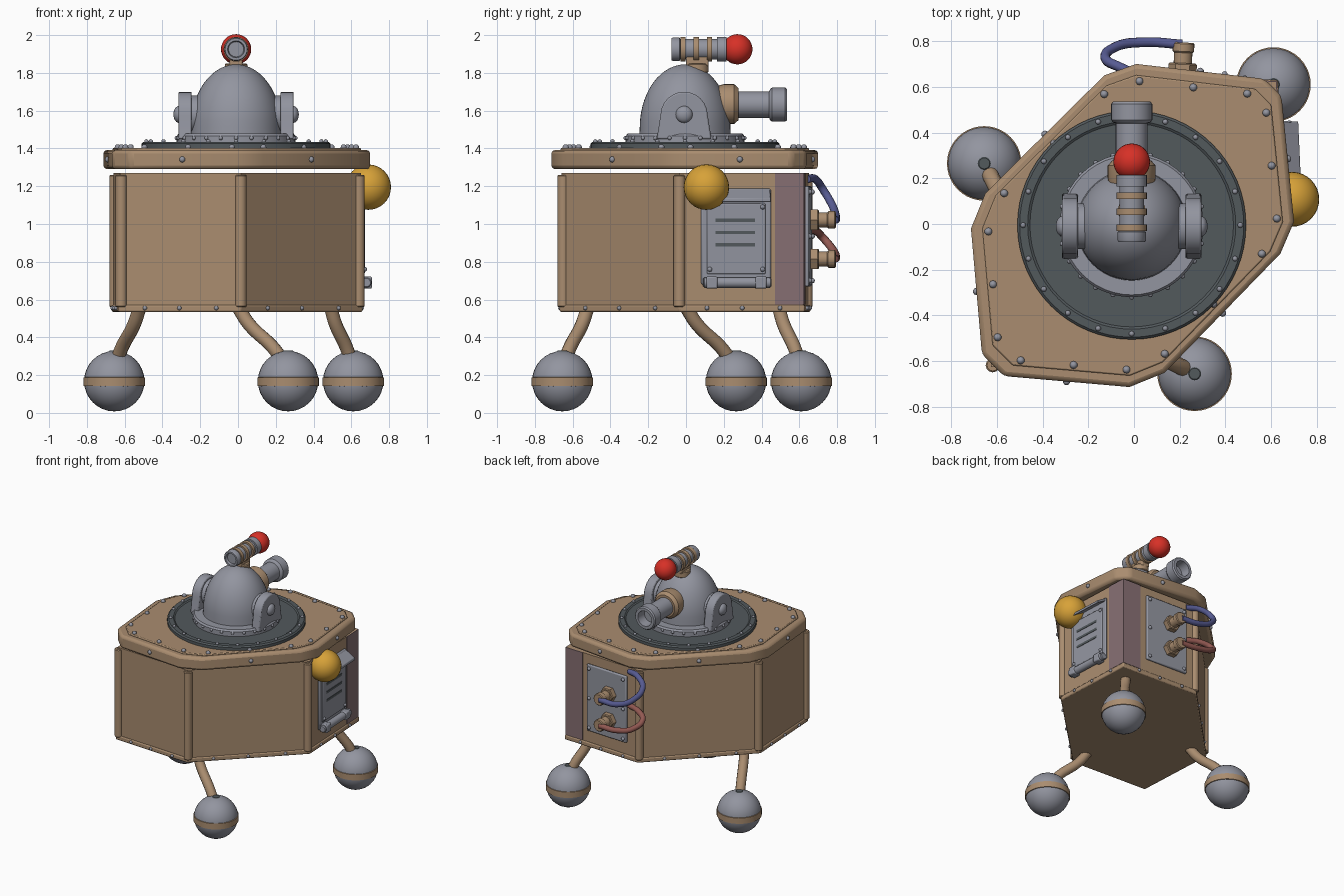
import bpy, bmesh, math
from mathutils import Vector, Matrix

if "Cube" in bpy.data.objects:
    bpy.data.objects.remove(bpy.data.objects["Cube"])


def material(name, r, g, b):
    m = bpy.data.materials.new(name)
    m.diffuse_color = (r, g, b, 1)
    m.use_nodes = True
    m.node_tree.nodes["Principled BSDF"].inputs["Base Color"].default_value = m.diffuse_color
    return m


TAN = material("tan", .40, .265, .16)
GREY = material("grey", .29, .30, .35)
DARK = material("dark_grey", .085, .10, .108)
MAUVE = material("mauve", .24, .16, .17)
YELLOW = material("yellow", .68, .36, .04)
RED = material("red", .68, .03, .02)
BLUE = material("blue", .095, .105, .29)
MAROON = material("maroon", .29, .10, .085)
X, Y, Z = Vector((1, 0, 0)), Vector((0, 1, 0)), Vector((0, 0, 1))


def finish(name, bm, mat, bevel=0, matrix=None):
    bmesh.ops.remove_doubles(bm, verts=bm.verts, dist=1e-5)
    bmesh.ops.recalc_face_normals(bm, faces=bm.faces)
    me = bpy.data.meshes.new(name)
    bm.to_mesh(me)
    bm.free()
    me.materials.append(mat)
    ob = bpy.data.objects.new(name, me)
    bpy.context.collection.objects.link(ob)
    if matrix:
        ob.matrix_world = matrix
    if bevel:
        mod = ob.modifiers.new("bevel", 'BEVEL')
        mod.width, mod.segments = bevel, 2
    return ob


def prism(name, poly, z0, z1, mat, bevel=0, matrix=None):
    bm = bmesh.new()
    f = bm.faces.new([bm.verts.new((p[0], p[1], z0)) for p in poly])
    top = bmesh.ops.extrude_face_region(bm, geom=[f])
    bmesh.ops.translate(bm, vec=(0, 0, z1 - z0),
                        verts=[v for v in top['geom'] if isinstance(v, bmesh.types.BMVert)])
    return finish(name, bm, mat, bevel, matrix)


def rect(u0, u1, v0, v1):
    return [(u0, v0), (u1, v0), (u1, v1), (u0, v1)]


def lathe(name, profile, origin, axis, mat, seg=32, matrix=None):
    """Spin (radius, height) points round an axis."""
    bm = bmesh.new()
    vs = [bm.verts.new((r, 0, h)) for r, h in profile]
    es = [bm.edges.new(p) for p in zip(vs, vs[1:])]
    bmesh.ops.spin(bm, geom=vs + es, cent=(0, 0, 0), axis=(0, 0, 1),
                   angle=math.tau, steps=seg)
    m = Matrix.Translation(origin) @ Vector(axis).to_track_quat('Z', 'Y').to_matrix().to_4x4()
    return finish(name, bm, mat, 0, matrix @ m if matrix else m)


def cyl(name, origin, axis, r, h, mat, seg=32, matrix=None, c=.006):
    return lathe(name, [(0, 0), (r - c, 0), (r, c), (r, h - c), (r - c, h), (0, h)],
                 origin, axis, mat, seg, matrix)


def arc(r, a0, a1, n, rz=None):
    ang = [math.radians(a0 + (a1 - a0) * i / n) for i in range(n + 1)]
    return [(abs(r * math.cos(a)), (rz or r) * math.sin(a)) for a in ang]


def ball(name, origin, r, mat):
    return lathe(name, arc(r, -90, 90, 16), origin, Z, mat)


def rivets(name, points, r, matrix=None):
    bm = bmesh.new()
    for p in points:
        bmesh.ops.create_uvsphere(bm, u_segments=10, v_segments=6, radius=r,
                                  matrix=Matrix.Translation(p))
    return finish(name, bm, GREY, 0, matrix)


def tube(name, points, r, mat):
    cu = bpy.data.curves.new(name, 'CURVE')
    cu.dimensions, cu.bevel_depth, cu.bevel_resolution = '3D', r, 4
    cu.use_fill_caps = True
    sp = cu.splines.new('BEZIER')
    sp.bezier_points.add(len(points) - 1)
    for bp, p in zip(sp.bezier_points, points):
        bp.co = p
        bp.handle_left_type = bp.handle_right_type = 'AUTO'
    cu.materials.append(mat)
    ob = bpy.data.objects.new(name, cu)
    bpy.context.collection.objects.link(ob)


def along(poly, z, fractions):
    out = []
    for a, b in zip(poly, poly[1:] + poly[:1]):
        if math.dist(a, b) > .4:
            out += [(a[0] + (b[0] - a[0]) * t, a[1] + (b[1] - a[1]) * t, z) for t in fractions]
    return out


# Six-sided body, bottom trim and corner posts
BODY = [(.015, -.66), (.65, -.035), (.62, .62), (-.035, .65), (-.66, .015), (-.625, -.625)]
prism("body", BODY, .54, 1.27, TAN)
prism("bottom_trim", [(x * 1.015, y * 1.015) for x, y in BODY], .535, .572, TAN, .008)
rivets("trim_rivets", along([(x * 1.018, y * 1.018) for x, y in BODY], .555, (.22, .5, .8)), .012)
for x, y in BODY[:2] + BODY[3:]:
    k = 1 - .01 / math.hypot(x, y)
    cyl("corner_post", (x * k, y * k, .56), Z, .031, .70, TAN, 12)

# Lid with chamfered corners and raised inner plate
HALF = [(-.57, -.665), (-.02, -.713), (.135, -.65)]
LID = HALF + [(.64, -.13), (.70, .01), (.645, .56), (.57, .635), (.01, .70), (-.13, .65),
              (-.65, .135), (-.713, -.02), (-.665, -.57)]
prism("lid", LID, 1.29, 1.392, TAN, .02)
prism("lid_plate", [(x * .93, y * .93) for x, y in LID], 1.38, 1.403, TAN, .006)
rivets("lid_top_rivets", along([(x * .895, y * .895) for x, y in LID], 1.405, (.03, .5, .97)), .017)
rivets("lid_side_rivets", along(LID, 1.342, (.5,)), .016)

# Turntable disc
C = Vector((-.01, -.005, 0))
lathe("turntable", [(0, 1.39), (.5, 1.39), (.5, 1.425), (.49, 1.435), (.455, 1.435),
                    (.445, 1.428), (0, 1.428)], C, Z, DARK, 64)


def ring(r, z, n):
    return [C + Vector((r * math.cos(math.tau * i / n), r * math.sin(math.tau * i / n), z))
            for i in range(n)]


rivets("turntable_rivets", ring(.475, 1.437, 20), .012)

# Dome with flange
lathe("dome_flange", [(0, 1.42), (.315, 1.42), (.315, 1.465), (.305, 1.478), (0, 1.478)], C, Z, GREY, 48)
rivets("flange_rivets", ring(.315, 1.455, 24), .011)
lathe("dome", [(.243, 1.46)] + [(r, 1.51 + h) for r, h in arc(.24, 0, 90, 14, .335)], C, Z, GREY, 48)

# Side ears with pivot bosses
EAR = [(-.145, 1.45), (.145, 1.45)] + [(.125 * math.cos(math.radians(a)),
       1.575 + .125 * math.sin(math.radians(a))) for a in range(0, 181, 15)]
for s in (-1, 1):
    m = Matrix(((0, 0, s, -.01), (1, 0, 0, -.01), (0, 1, 0, 0), (0, 0, 0, 1)))
    prism("ear", EAR, .235, .305, GREY, .008, m)
    lathe("ear_boss", arc(.045, 0, 90, 6, .03), (-.01 + s * .302, -.01, 1.58), X * s, GREY)
    cyl("ear_axle", (-.01 + s * .18, -.01, 1.58), X * s, .10, .08, GREY)

# Rear-facing eyepiece
def scope(name, prof, z, mat):
    return lathe(name, prof, (-.01, 0, z), Y, mat)


scope("eyepiece_collar", [(0, .12), (.085, .12), (.105, .20), (.105, .255), (.085, .278), (0, .278)], 1.635, TAN)
scope("eyepiece", [(0, .2), (.07, .2), (.07, .44), (.082, .445), (.09, .455), (.09, .525),
                   (.082, .535), (.06, .535), (.055, .46), (0, .46)], 1.632, GREY)

# Top beacon: tube, bands, mount and red bulb
cyl("beacon_mount", (-.01, .06, 1.80), Z, .06, .05, TAN)
prism("beacon_saddle", rect(-.045, .025, .0, .12), 1.835, 1.89, TAN, .008)
scope("beacon_tube", [(0, -.06), (.04, -.06), (.045, -.078), (.058, -.078), (.062, -.07),
                      (.062, -.035), (.054, -.03), (.054, .195), (0, .195)], 1.925, GREY)
for y in (-.03, .04, .11):
    scope("beacon_band", [(.05, y), (.066, y), (.066, y + .028), (.05, y + .028)], 1.925, TAN)
scope("beacon_socket", [(.03, .165), (.066, .165), (.066, .215), (.03, .215)], 1.925, GREY)
ball("beacon_bulb", (-.01, .272, 1.925), .08, RED)

# Legs with belted ball feet
for top, foot in (((-.52, .0), (-.655, .265)), ((.0, -.52), (.265, -.655)), ((.49, .49), (.61, .61))):
    (a, b), (c, d) = top, foot
    tube("leg", [(a, b, .56), (a + (c - a) * .22, b + (d - b) * .22, .47),
                 (a + (c - a) * .75, b + (d - b) * .75, .33), (c, d, .22)], .036, TAN)
    ball("foot_ball", (c, d, .168), .16, GREY)
    lathe("foot_belt", [(.15, .14), (.163, .142), (.163, .188), (.15, .19)], (c, d, 0), Z, TAN, 40)
    cyl("foot_cap", (c, d, .31), Z, .03, .02, DARK, 16)


# Frames for wall-mounted parts: u along the wall, v up, n outward
def wall(a, b):
    u = Vector((b[0] - a[0], b[1] - a[1], 0)).normalized()
    n = u.cross(Z)
    m = Matrix((u, Z, n)).transposed().to_4x4()
    m.translation = (a[0], a[1], 0)
    return m, math.dist(a, b)


R, LR = wall(BODY[1], BODY[2])
B, LB = wall(BODY[2], BODY[3])

# Mauve corner strips
prism("right_strip", rect(LR - .15, LR + .004, .573, 1.27), 0, .005, MAUVE, 0, R)
prism("back_strip", rect(-.004, .15, .573, 1.27), 0, .005, MAUVE, 0, B)

# Service hatch with slots, hood and hinge
prism("hatch", rect(.115, .485, .68, 1.185), 0, .018, GREY, .008, R)
prism("hatch_door", rect(.145, .455, .735, 1.11), .015, .028, GREY, .006, R)
for v in (.89, .955, 1.02):
    prism("hatch_slot", rect(.19, .40, v - .009, v + .009), .025, .031, DARK, 0, R)
HOOD = Matrix(((0, 0, 1, 0), (0, 1, 0, 0), (-1, 0, 0, 0), (0, 0, 0, 1)))
prism("hatch_hood", [(0, 1.19), (-.09, 1.135), (-.09, 1.115), (0, 1.165)], .16, .48, GREY, .004, R @ HOOD)
cyl("hatch_hinge", (.125, .69, .035), X, .028, .36, GREY, 20, R)
for u in (.14, .40):
    prism("hinge_knuckle", rect(u, u + .06, .658, .722), .005, .066, GREY, .008, R)
rivets("hatch_rivets", [(u, v, .028) for u in (.16, .44) for v in (.76, 1.09)], .013, R)

# Yellow lamp
ball("lamp", (.69, .108, 1.195), .12, YELLOW)

# Connector plate, nozzles and hoses on the back wall
prism("connector_plate", rect(.20, .56, .67, 1.20), 0, .022, GREY, .008, B)
rivets("connector_rivets", [(u, v, .024) for u in (.225, .535) for v in (.70, .935, 1.17)], .014, B)
for v, hose, rise, mat in ((1.022, "blue_hose", .215, BLUE), (.815, "red_hose", .15, MAROON)):
    cyl("nozzle_nut", (.41, v, .015), Z, .062, .05, TAN, 6, B)
    cyl("nozzle", (.41, v, .05), Z, .04, .07, TAN, 20, B)
    cyl("nozzle_cap", (.41, v, .11), Z, .047, .045, TAN, 20, B)
    tube(hose, [(.21, .785, v), (.05, .795, v + .01), (-.08, .775, v + rise * .35),
                (-.125, .725, v + rise * .75), (-.06, .685, v + rise), (.05, .64, v + rise)], .021, mat)

# Smooth shading with crisp edges
for ob in bpy.context.scene.objects:
    if ob.type == 'MESH':
        ob.select_set(True)
        bpy.context.view_layer.objects.active = ob
bpy.ops.object.shade_smooth_by_angle(angle=math.radians(35))
